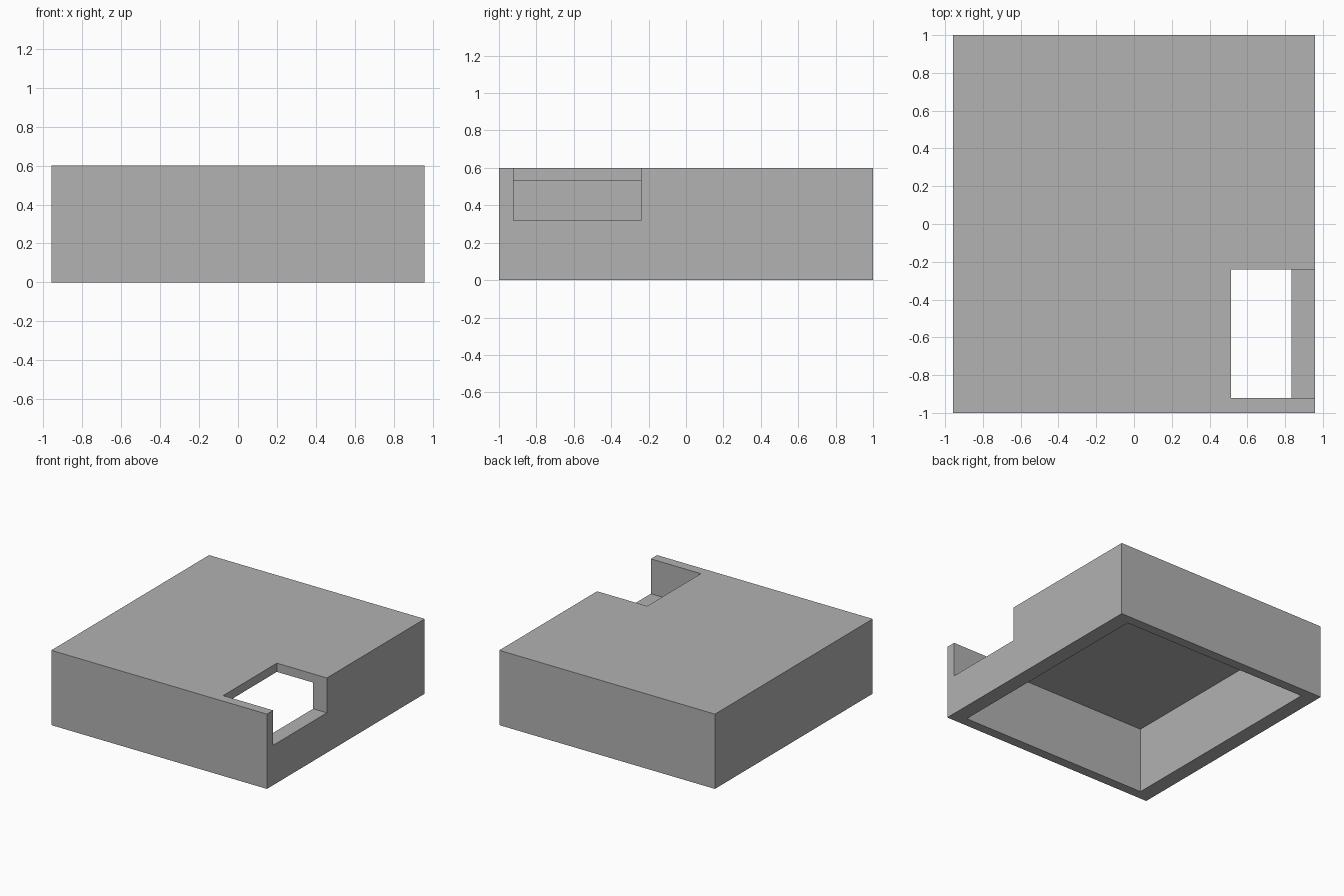
import bpy
import bmesh

cube = bpy.data.objects.get("Cube")
if cube:
    bpy.data.objects.remove(cube, do_unlink=True)

# Outer size, wall thicknesses and notch limits
HX, HY, H = 0.957, 1.0, 0.6
INX, INY, CEIL = 0.835, 0.921, 0.53
NOTCH_X, NOTCH_Y, NOTCH_Z = 0.513, -0.24, 0.32

# Planes that divide the block into cells
xs = [-HX, -INX, NOTCH_X, INX, HX]
ys = [-HY, -INY, NOTCH_Y, INY, HY]
zs = [0, NOTCH_Z, CEIL, H]


def solid(i, j, k):
    """True where the cell holds material."""
    if not (0 <= i < len(xs) - 1 and 0 <= j < len(ys) - 1 and 0 <= k < len(zs) - 1):
        return False
    x, y, z = [(p[n] + p[n + 1]) / 2 for p, n in ((xs, i), (ys, j), (zs, k))]
    cavity = abs(x) < INX and abs(y) < INY and z < CEIL
    notch = x > NOTCH_X and -INY < y < NOTCH_Y and z > NOTCH_Z
    return not (cavity or notch)


# Hollow cover: a face wherever material meets air
bm = bmesh.new()
grid = {(i, j, k): bm.verts.new((x, y, z))
        for i, x in enumerate(xs) for j, y in enumerate(ys) for k, z in enumerate(zs)}
for cell in grid:
    if not solid(*cell):
        continue
    for axis in range(3):
        u, v = (axis + 1) % 3, (axis + 2) % 3
        for side in (0, 1):
            neighbour = list(cell)
            neighbour[axis] += 2 * side - 1
            if solid(*neighbour):
                continue
            corners = []
            for du, dv in ((0, 0), (1, 0), (1, 1), (0, 1)):
                c = list(cell)
                c[axis] += side
                c[u] += du
                c[v] += dv
                corners.append(grid[tuple(c)])
            bm.faces.new(corners if side else corners[::-1])
bmesh.ops.delete(bm, geom=[v for v in bm.verts if not v.link_faces], context="VERTS")

mesh = bpy.data.meshes.new("hollow_cover")
bm.to_mesh(mesh)
bm.free()
cover = bpy.data.objects.new("hollow_cover", mesh)
bpy.context.collection.objects.link(cover)

# Plain grey material
grey = bpy.data.materials.new("grey")
grey.use_nodes = True
colour = (0.445, 0.445, 0.445, 1)
grey.diffuse_color = colour
grey.node_tree.nodes["Principled BSDF"].inputs["Base Color"].default_value = colour
mesh.materials.append(grey)
